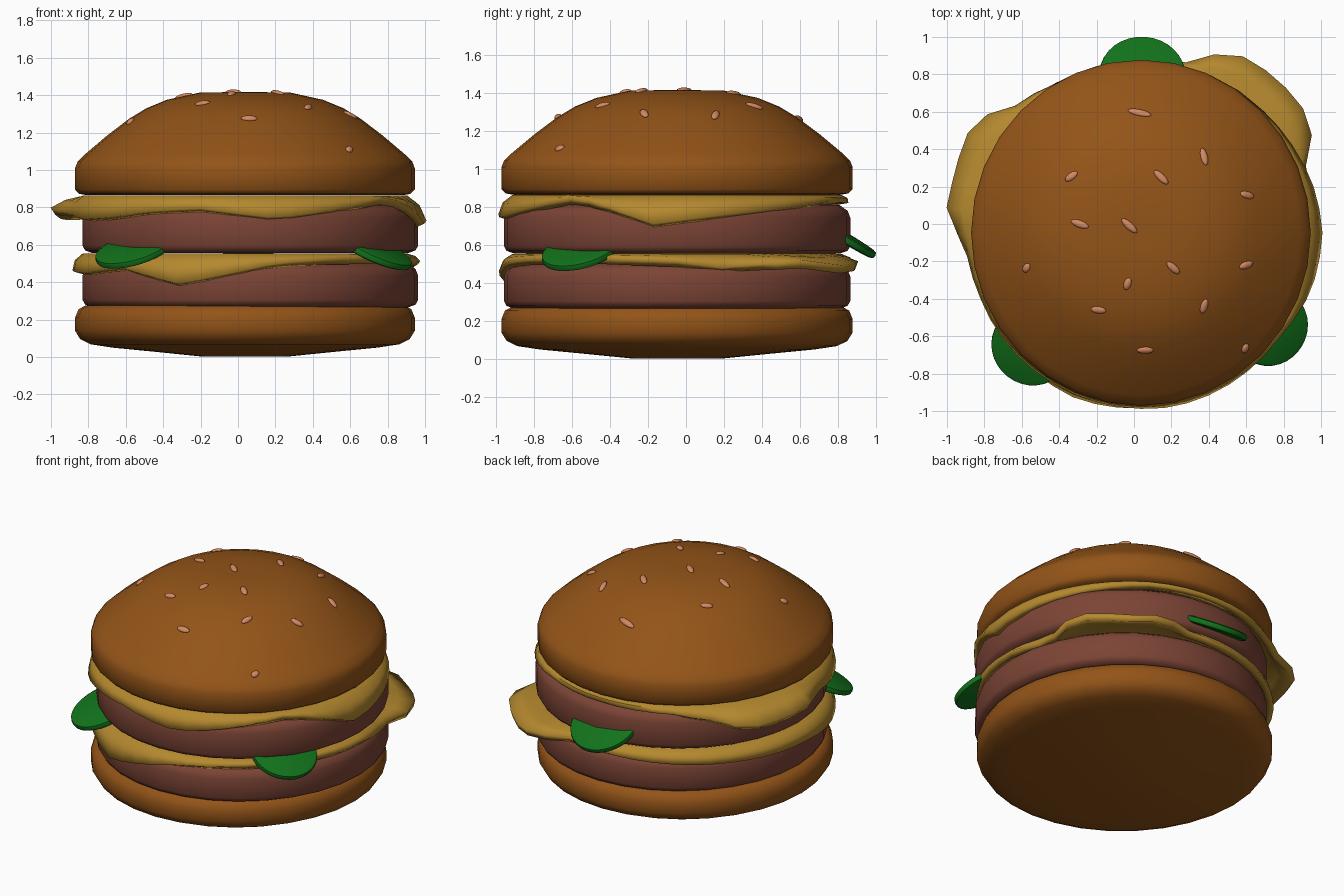
import bpy, bmesh, math
from mathutils import Matrix, Vector

if "Cube" in bpy.data.objects:
    bpy.data.objects.remove(bpy.data.objects["Cube"])

CX, CY = 0.037, -0.047


def material(name, rgb):
    m = bpy.data.materials.new(name)
    m.diffuse_color = (*rgb, 1)
    m.use_nodes = True
    m.node_tree.nodes["Principled BSDF"].inputs["Base Color"].default_value = m.diffuse_color
    return m


BREAD = material("bread", (0.29, 0.088, 0.009))
MEAT = material("meat", (0.20, 0.058, 0.036))
CHEESE = material("cheese", (0.46, 0.25, 0.028))
GREEN = material("green", (0.006, 0.17, 0.011))
SEED = material("seed", (0.65, 0.25, 0.12))


def finish(name, bm, mat, angle=50):
    bmesh.ops.recalc_face_normals(bm, faces=bm.faces)
    me = bpy.data.meshes.new(name)
    bm.to_mesh(me)
    bm.free()
    me.materials.append(mat)
    ob = bpy.data.objects.new(name, me)
    bpy.context.collection.objects.link(ob)
    bpy.ops.object.select_all(action='DESELECT')
    ob.select_set(True)
    bpy.context.view_layer.objects.active = ob
    bpy.ops.object.shade_smooth_by_angle(angle=math.radians(angle))
    return ob


def skin(bm, rings):
    """Bridge successive closed rings of vertices with quads."""
    n = len(rings[0])
    for a, b in zip(rings, rings[1:]):
        for i in range(n):
            j = (i + 1) % n
            bm.faces.new((a[i], a[j], b[j], b[i]))


def lathe(name, profile, rx, ry, cx, mat, n=32):
    """Round part from (radius fraction, z) points, bottom to top."""
    bm = bmesh.new()
    rings = [[bm.verts.new((cx + rx * r * math.cos(2 * math.pi * i / n),
                            CY + ry * r * math.sin(2 * math.pi * i / n), z))
              for i in range(n)] for r, z in profile]
    skin(bm, rings)
    bm.faces.new(rings[0])
    bm.faces.new(rings[-1])
    return finish(name, bm, mat)


# Buns
RX, RY = 0.908, 0.925
lathe("bottom_bun", [(0.25, 0.002), (0.5, 0.025), (0.78, 0.05), (0.91, 0.068), (0.97, 0.095),
                     (1, 0.14), (1, 0.21), (0.98, 0.255), (0.94, 0.275), (0.5, 0.278)],
      RX, RY, CX, BREAD)
DOME = [(1, 1.01), (0.985, 1.045), (0.94, 1.085), (0.81, 1.185), (0.68, 1.275),
        (0.58, 1.33), (0.46, 1.375), (0.27, 1.413), (0.1, 1.416)]
lathe("top_bun", [(0.5, 0.865), (0.93, 0.865), (0.975, 0.872), (1, 0.895)] + DOME,
      RX, RY, CX, BREAD)

# Patties
for name, z0, z1 in (("lower_patty", 0.265, 0.505), ("upper_patty", 0.555, 0.815)):
    lathe(name, [(0.5, z0), (0.94, z0), (0.985, z0 + 0.015), (1, z0 + 0.04), (1, z1 - 0.07),
                 (0.985, z1 - 0.035), (0.94, z1 - 0.005), (0.5, z1)], 0.897, 0.912, 0.066, MEAT)


# Cheese slices: rim given as (angle, radius, z), draped from a flat middle
def cheese(name, rim, top, n=48):
    rim = [(rim[-1][0] - 360, *rim[-1][1:])] + rim + [(rim[0][0] + 360, *rim[0][1:])]

    def at(a):
        for p, q in zip(rim, rim[1:]):
            if p[0] <= a <= q[0]:
                t = (a - p[0]) / (q[0] - p[0])
                return p[1] + t * (q[1] - p[1]), p[2] + t * (q[2] - p[2])

    bm = bmesh.new()
    rings = [[], [], [], []]
    for i in range(n):
        a = 360 * i / n
        r, z = at(a)
        c, s = math.cos(math.radians(a)), math.sin(math.radians(a))
        steps = ((0.4, top), (0.86, top), (0.5 * (r + 0.88), top + 0.35 * (z - top)), (r, z))
        for ring, (rr, zz) in zip(rings, steps):
            ring.append(bm.verts.new((CX + rr * c, CY + rr * s, zz)))
    skin(bm, rings)
    bm.faces.new(rings[0])
    ob = finish(name, bm, CHEESE)
    mod = ob.modifiers.new("thickness", 'SOLIDIFY')
    mod.thickness = 0.045
    mod.offset = 0


cheese("upper_cheese", [
    (0, .95, .72), (15, .935, .75), (30, .915, .775), (60, .89, .82), (90, .88, .82),
    (120, .90, .81), (135, .94, .78), (142, 1.02, .76), (148, 1.06, .75), (163, 1.03, .75),
    (172, 1.04, .78), (185, .92, .76), (200, .905, .73), (220, .91, .74), (235, .91, .77),
    (255, .915, .785), (270, .92, .755), (280, .925, .735), (295, .92, .765),
    (310, .915, .80), (325, .92, .84), (340, .94, .775), (353, .945, .70)], 0.842)
cheese("lower_cheese", [
    (0, .92, .50), (15, .91, .47), (22, .93, .48), (29, 1.04, .49), (38, 1.09, .50),
    (51, 1.09, .47), (63, 1.08, .49), (75, .93, .50), (105, .90, .48), (135, .90, .47),
    (180, .90, .46), (200, .905, .44), (225, .91, .47), (248, .93, .385), (265, .92, .44),
    (280, .91, .49), (300, .91, .51), (330, .92, .525)], 0.532)

# Pickle slices tilted down outwards
for name, x, y, z, heading, tilt, r in (
        ("pickle_front_left", -0.555, -0.66, 0.575, 232, 25, 0.215),
        ("pickle_front_right", 0.735, -0.555, 0.57, -30, 27, 0.21),
        ("pickle_back", 0.045, 0.80, 0.66, 86, 31, 0.23)):
    bm = bmesh.new()
    rings = [[bm.verts.new((r * f * math.cos(math.pi * i / 16),
                            r * f * math.sin(math.pi * i / 16), h)) for i in range(32)]
             for f, h in ((0.9, -0.022), (0.98, -0.015), (1, 0), (0.98, 0.015), (0.9, 0.022))]
    skin(bm, rings)
    bm.faces.new(rings[0])
    bm.faces.new(rings[-1])
    bm.transform(Matrix.Translation((x, y, z)) @ Matrix.Rotation(math.radians(heading), 4, 'Z')
                 @ Matrix.Rotation(math.radians(tilt), 4, 'Y'))
    finish(name, bm, GREEN)


# Sesame seeds resting on the dome
def dome(x, y):
    r = math.hypot((x - CX) / RX, (y - CY) / RY)
    for (r0, z0), (r1, z1) in zip(DOME, DOME[1:]):
        if r1 <= r <= r0:
            return z0 + (r - r0) / (r1 - r0) * (z1 - z0)
    return DOME[-1][1]


SEEDS = [(.03, .595, -15, .065), (.375, .36, -80, .05), (-.335, .255, 35, .04),
         (.145, .25, -45, .052), (.605, .155, -10, .044), (-.29, 0, -20, .052),
         (-.025, -.01, -42, .055), (-.575, -.235, 50, .03), (.21, -.235, -42, .045),
         (.6, -.22, 15, .043), (-.035, -.32, 70, .035), (-.19, -.46, -5, .042),
         (.375, -.44, 75, .042), (.06, -.675, 0, .045), (.595, -.665, 75, .028)]
for k, (x, y, a, half) in enumerate(SEEDS):
    e = 0.03
    normal = Vector((dome(x - e, y) - dome(x + e, y), dome(x, y - e) - dome(x, y + e), 2 * e))
    tilt = Vector((0, 0, 1)).rotation_difference(normal.normalized()).to_matrix().to_4x4()
    bm = bmesh.new()
    bmesh.ops.create_uvsphere(bm, u_segments=12, v_segments=8, radius=1)
    bm.transform(Matrix.Translation((x, y, dome(x, y))) @ tilt
                 @ Matrix.Rotation(math.radians(a), 4, 'Z')
                 @ Matrix.Diagonal((half, 0.02, 0.014, 1)))
    finish(f"seed_{k + 1}", bm, SEED)
